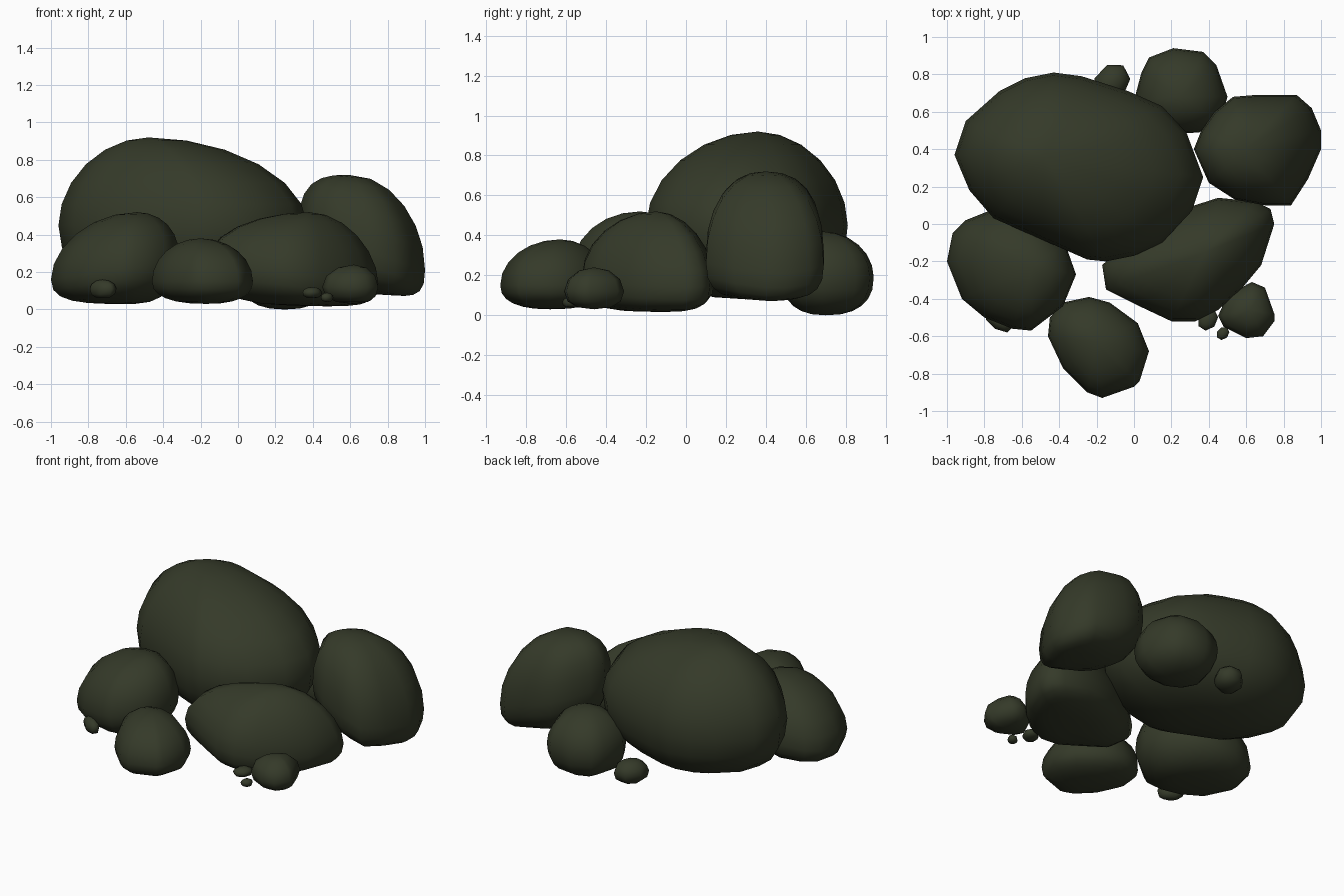
import bpy
import bmesh
from math import cos, sin, radians, copysign, tau

cube = bpy.data.objects.get("Cube")
if cube:
    bpy.data.objects.remove(cube, do_unlink=True)

# One mossy stone colour for every rock
stone_colour = (0.035, 0.042, 0.022, 1)
stone = bpy.data.materials.new("dark_moss_stone")
stone.use_nodes = True
stone.diffuse_color = stone_colour
bsdf = stone.node_tree.nodes["Principled BSDF"]
bsdf.inputs["Base Color"].default_value = stone_colour
bsdf.inputs["Roughness"].default_value = 0.9


def bulge(value, exponent):
    """Push a sine or cosine outward to turn a circle into a superellipse."""
    return copysign(abs(value) ** (2 / exponent), value)


def rock(name, outline, z, peak, base, lean=0.0, crest=2.0, sole=2.4, step=15):
    """Rounded rock; outline is its widest ring and z its base, belly and top.

    Rings close in on the peak above the belly and on the base below it.
    Lean raises the belly towards +x.
    """
    bottom, belly, top = z
    count = len(outline)
    xs = [point[0] for point in outline]
    middle, half = (min(xs) + max(xs)) / 2, (max(xs) - min(xs)) / 2

    bm = bmesh.new()
    rings = []
    for angle in range(-90 + step, 90, step):
        slope = radians(angle)
        if angle > 0:
            goal, reach, roundness = peak, top - belly, crest
        else:
            goal, reach, roundness = base, belly - bottom, sole
        size = bulge(cos(slope), roundness)
        height = belly + reach * bulge(sin(slope), roundness)
        rings.append([bm.verts.new((goal[0] + (px - goal[0]) * size,
                                    goal[1] + (py - goal[1]) * size,
                                    height + lean * size ** 2 * (px - middle) / half))
                      for px, py in outline])
    under = bm.verts.new((*base, bottom))
    tip = bm.verts.new((*peak, top))
    for i in range(count):
        j = (i + 1) % count
        bm.faces.new((under, rings[0][j], rings[0][i]))
        bm.faces.new((tip, rings[-1][i], rings[-1][j]))
        for low, high in zip(rings, rings[1:]):
            bm.faces.new((low[i], low[j], high[j], high[i]))
    bmesh.ops.recalc_face_normals(bm, faces=bm.faces)

    mesh = bpy.data.meshes.new(name)
    bm.to_mesh(mesh)
    bm.free()
    mesh.materials.append(stone)
    mesh.shade_smooth()
    bpy.context.collection.objects.link(bpy.data.objects.new(name, mesh))


def pebble(name, x, y, z, skew=0.2, sides=7):
    """Small coarse stone with a skewed round outline filling its ranges."""
    middle = (sum(x) / 2, sum(y) / 2)
    outline = []
    for i in range(sides):
        turn = tau * i / sides
        outline.append((middle[0] + (x[1] - x[0]) / 2 * cos(turn),
                        middle[1] + (y[1] - y[0]) / 2 * sin(turn + skew)))
    rock(name, outline, (z[0], sum(z) / 2, z[1]), middle, middle, step=30)


# Main boulder
rock("main_boulder",
     [(-.96, .37), (-.9, .55), (-.72, .71), (-.58, .78), (-.43, .81), (-.28, .79),
      (-.03, .71), (.15, .63), (.28, .49), (.37, .25), (.31, .07), (.15, -.1),
      (0, -.17), (-.15, -.2), (-.25, -.19), (-.5, -.08), (-.75, .03), (-.88, .18)],
     z=(.08, .45, .92), peak=(-.48, .36), base=(-.3, .3), crest=1.9)

# Boulders leaning around it
rock("front_right_boulder",
     [(-1, -.2), (-.97, -.05), (-.9, .02), (-.75, .08), (-.55, .05), (-.37, -.1),
      (-.31, -.27), (-.38, -.44), (-.55, -.57), (-.65, -.56), (-.8, -.5), (-.92, -.4)],
     z=(.03, .21, .52), peak=(-.54, -.23), base=(-.55, -.25), lean=.05)
rock("front_boulder",
     [(-.46, -.6), (-.45, -.5), (-.38, -.42), (-.24, -.39), (-.13, -.42), (.02, -.53),
      (.08, -.68), (.03, -.84), (0, -.87), (-.17, -.93), (-.25, -.9), (-.38, -.77)],
     z=(.03, .15, .38), peak=(-.2, -.63), base=(-.17, -.68))
rock("front_left_boulder",
     [(-.17, -.22), (-.15, -.35), (.03, -.44), (.2, -.52), (.33, -.52), (.45, -.46),
      (.58, -.34), (.68, -.22), (.75, 0), (.73, .08), (.65, .12), (.45, .14),
      (.2, .06), (-.02, -.08)],
     z=(.02, .19, .52), peak=(.38, -.15), base=(.3, -.2), lean=-.05, crest=1.9, sole=2.8)
rock("left_boulder",
     [(.32, .4), (.36, .5), (.43, .6), (.53, .68), (.65, .69), (.87, .69), (.95, .62),
      (1, .5), (1, .4), (.93, .24), (.84, .1), (.7, .1), (.54, .13), (.4, .22)],
     z=(.08, .32, .72), peak=(.59, .4), base=(.75, .4), lean=-.11, crest=2.2)
rock("back_boulder",
     [(0, .66), (.04, .81), (.08, .89), (.21, .94), (.37, .92), (.44, .85),
      (.5, .68), (.46, .55), (.35, .49), (.2, .48), (.06, .55)],
     z=(0, .19, .42), peak=(.25, .68), base=(.25, .7))

# Small stone and pebbles
rock("small_stone",
     [(.45, -.49), (.5, -.38), (.63, -.31), (.7, -.34), (.75, -.48), (.75, -.52),
      (.69, -.6), (.6, -.61), (.48, -.55)],
     z=(.03, .12, .24), peak=(.62, -.46), base=(.62, -.46), step=30)
pebble("back_pebble", x=(-.22, -.02), y=(.65, .86), z=(.04, .19))
pebble("right_pebble", x=(-.8, -.65), y=(-.58, -.46), z=(.06, .16), skew=-.6)
pebble("left_pebble", x=(.34, .45), y=(-.57, -.45), z=(.06, .12))
pebble("tiny_pebble", x=(.44, .51), y=(-.62, -.55), z=(.04, .09))
